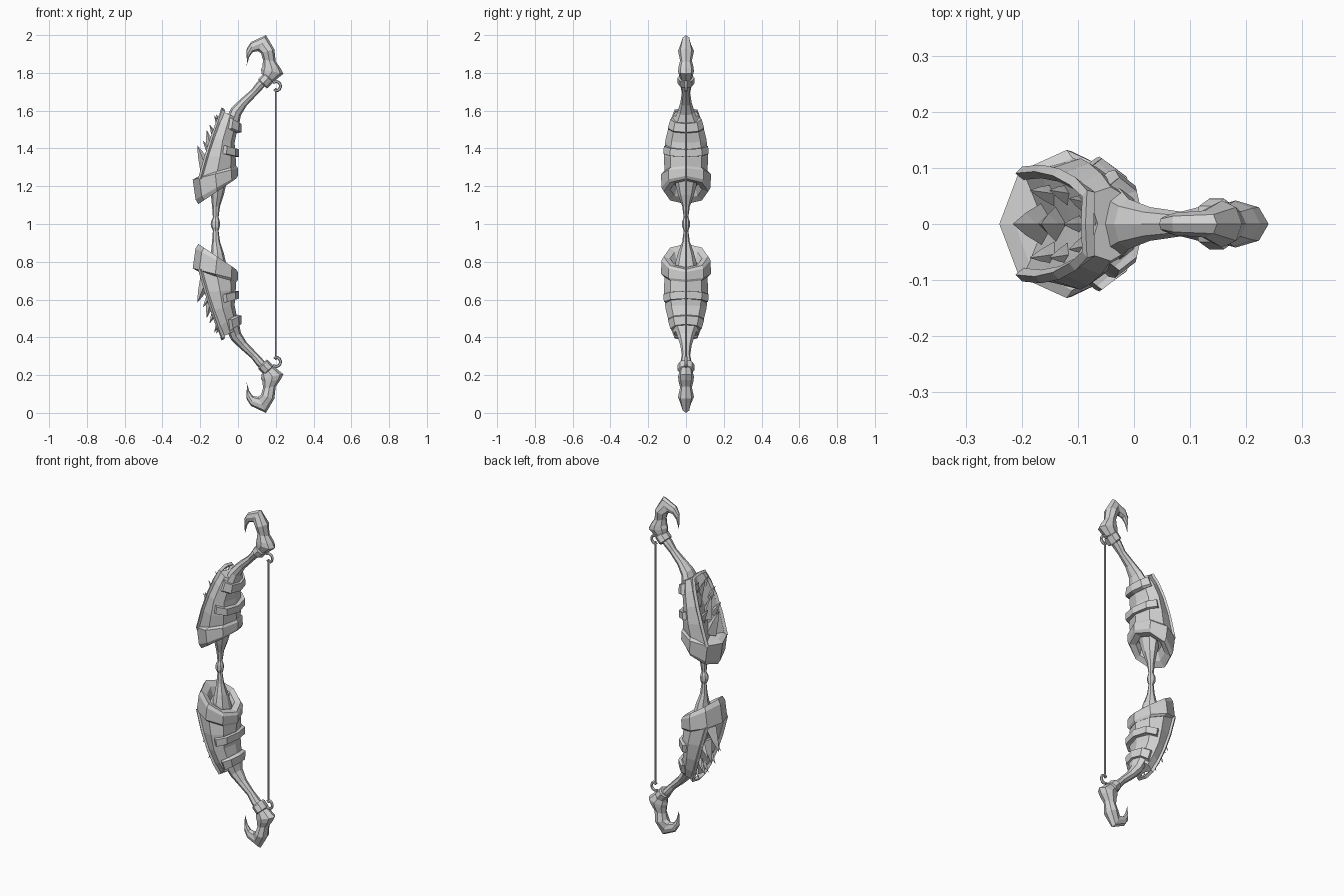
import bpy, bmesh
from math import cos, sin, pi, radians
from mathutils import Vector

if "Cube" in bpy.data.objects:
    bpy.data.objects.remove(bpy.data.objects["Cube"], do_unlink=True)

gray = bpy.data.materials.new("plain gray")
gray.use_nodes = True
gray.diffuse_color = (0.65, 0.65, 0.65, 1)
gray.node_tree.nodes["Principled BSDF"].inputs["Base Color"].default_value = gray.diffuse_color

MID = Vector((0, 0, 1))
OCTAGON = [(cos(pi * i / 4), sin(pi * i / 4)) for i in range(8)]
# Octagon with square back corners and the back pulled in to a hollow
EDGE = (-.85, .8)
HOLLOW = OCTAGON[:3] + [EDGE, (-.5, 0), (EDGE[0], -EDGE[1])] + OCTAGON[6:]


def finish(bm, name):
    """Make an object centred on the grip and mirror it to the lower half."""
    bmesh.ops.recalc_face_normals(bm, faces=bm.faces)
    bmesh.ops.translate(bm, verts=bm.verts, vec=-MID)
    mesh = bpy.data.meshes.new(name)
    bm.to_mesh(mesh)
    bm.free()
    mesh.materials.append(gray)
    obj = bpy.data.objects.new(name, mesh)
    obj.location = MID
    bpy.context.collection.objects.link(obj)
    mod = obj.modifiers.new("mirror", 'MIRROR')
    mod.use_axis = (False, False, True)
    mod.use_clip = True


def skin(rings, name):
    """Join rings of points into a capped solid."""
    bm = bmesh.new()
    loops = [[bm.verts.new(p) for p in ring] for ring in rings]
    n = len(loops[0])
    for a, b in zip(loops, loops[1:]):
        for i in range(n):
            j = (i + 1) % n
            bm.faces.new((a[i], a[j], b[j], b[i]))
    bm.faces.new(loops[0])
    bm.faces.new(loops[-1])
    finish(bm, name)


def place(section, a, b):
    """Point of a section: left x, left z, right x, right z, half width in y."""
    lx, lz, rx, rz, w = section
    left, right = Vector((lx, 0, lz)), Vector((rx, 0, rz))
    return (left + right) / 2 + (right - left) / 2 * a + Vector((0, w * b, 0))


def loft(name, sections, shape=OCTAGON):
    skin([[place(s, a, b) for a, b in shape] for s in sections], name)


def tube(name, path, radii, side=Vector((0, 1, 0)), sides=6):
    """Sweep a small polygon along a path."""
    pts = [Vector(p) for p in path]
    rings = []
    for i, p in enumerate(pts):
        d = (pts[min(i + 1, len(pts) - 1)] - pts[max(i - 1, 0)]).normalized()
        u = d.cross(side).normalized()
        v = d.cross(u)
        rings.append([p + radii[i] * (u * cos(2 * pi * k / sides) + v * sin(2 * pi * k / sides))
                      for k in range(sides)])
    skin(rings, name)


# Grip with a central knuckle, flaring into the cup
loft("grip", [
    (-.145, 1.0, -.095, 1.0, .02),
    (-.142, 1.015, -.097, 1.015, .02),
    (-.133, 1.035, -.103, 1.035, .012),
    (-.137, 1.09, -.095, 1.095, .02),
    (-.142, 1.14, -.075, 1.155, .04),
    (-.15, 1.18, -.06, 1.22, .055),
    (-.15, 1.23, -.05, 1.26, .06)])

# Tilted octagonal cup with a flat lip and recessed underside
loft("cup", [
    (-.165, 1.185, -.055, 1.25, .07),
    (-.18, 1.135, -.045, 1.23, .085),
    (-.21, 1.105, -.01, 1.24, .118),
    (-.225, 1.13, 0, 1.255, .13),
    (-.24, 1.235, 0, 1.295, .132),
    (-.212, 1.25, -.008, 1.307, .118)])

# Armoured limb body with a hollow back
body = [
    (-.215, 1.235, -.01, 1.29, .113),
    (-.178, 1.36, -.012, 1.35, .117),
    (-.143, 1.46, -.018, 1.43, .109),
    (-.112, 1.545, -.005, 1.495, .09),
    (-.088, 1.6, .005, 1.555, .066)]
loft("limb_body", body, HOLLOW)

# Rim framing the hollow
rim = [place(s, *EDGE) for s in body]
rim += [Vector((-.083, 0, 1.605))] + [Vector((p.x, -p.y, p.z)) for p in reversed(rim)]
tube("shell_rim", rim, [.012] * len(rim), Vector((1, 0, .3)), 4)

# Raised bands on the string side
loft("lower_band", [
    (-.13, 1.385, -.008, 1.355, .117),
    (-.13, 1.39, .006, 1.355, .12),
    (-.12, 1.43, .006, 1.395, .117),
    (-.12, 1.43, -.012, 1.395, .111)])
loft("upper_band", [
    (-.085, 1.525, -.005, 1.48, .094),
    (-.085, 1.53, .018, 1.485, .096),
    (-.07, 1.58, .018, 1.53, .083),
    (-.07, 1.58, 0, 1.535, .077)])

# Slender outer limb
loft("outer_limb", [
    (-.062, 1.56, .008, 1.535, .065),
    (-.035, 1.615, .015, 1.575, .045),
    (.012, 1.66, .045, 1.625, .03),
    (.07, 1.71, .097, 1.68, .022),
    (.10, 1.75, .13, 1.715, .03),
    (.14, 1.79, .17, 1.755, .03)])

# Collar and hooked tip
loft("collar", [
    (.108, 1.762, .152, 1.718, .036),
    (.108, 1.768, .16, 1.722, .045),
    (.135, 1.797, .186, 1.75, .045),
    (.142, 1.798, .184, 1.756, .036)])
loft("hooked_tip", [
    (.125, 1.795, .19, 1.755, .034),
    (.122, 1.82, .24, 1.795, .042),
    (.13, 1.835, .225, 1.825, .04),
    (.132, 1.87, .20, 1.86, .031),
    (.122, 1.905, .192, 1.925, .042),
    (.105, 1.915, .148, 2.0, .024),
    (.078, 1.91, .068, 1.963, .02),
    (.06, 1.885, .045, 1.925, .013),
    (.045, 1.838, .048, 1.838, .002)])


# Spikes: base, tip, base radius
def spike(name, base, tip, radius):
    b, t = Vector(base), Vector(tip)
    tube(name, [b, b.lerp(t, .6), t], [radius, radius * .5, .001], sides=4)


spike("large_spike", (-.16, 0, 1.28), (-.215, 0, 1.415), .04)
spike("tall_spike", (-.135, 0, 1.36), (-.165, 0, 1.495), .036)
spike("top_spike", (-.09, 0, 1.49), (-.125, 0, 1.575), .018)
for s, label in ((1, "left"), (-1, "right")):
    spike(label + "_low_spike", (-.135, .05 * s, 1.36), (-.185, .06 * s, 1.44), .022)
    spike(label + "_middle_spike", (-.11, .05 * s, 1.44), (-.15, .06 * s, 1.525), .022)
    spike(label + "_high_spike", (-.085, .035 * s, 1.51), (-.115, .045 * s, 1.58), .018)

# Open claw rings holding the string
arc = [radians(a) for a in range(-130, 141, 30)]
tube("string_claw", [(.203 + .022 * cos(a), 0, 1.73 + .024 * sin(a)) for a in arc],
     [.003] + [.008] * (len(arc) - 2) + [.004])

# Bowstring
tube("bowstring", [(.2, 0, 1.0), (.2, 0, 1.72)], [.005, .005])
